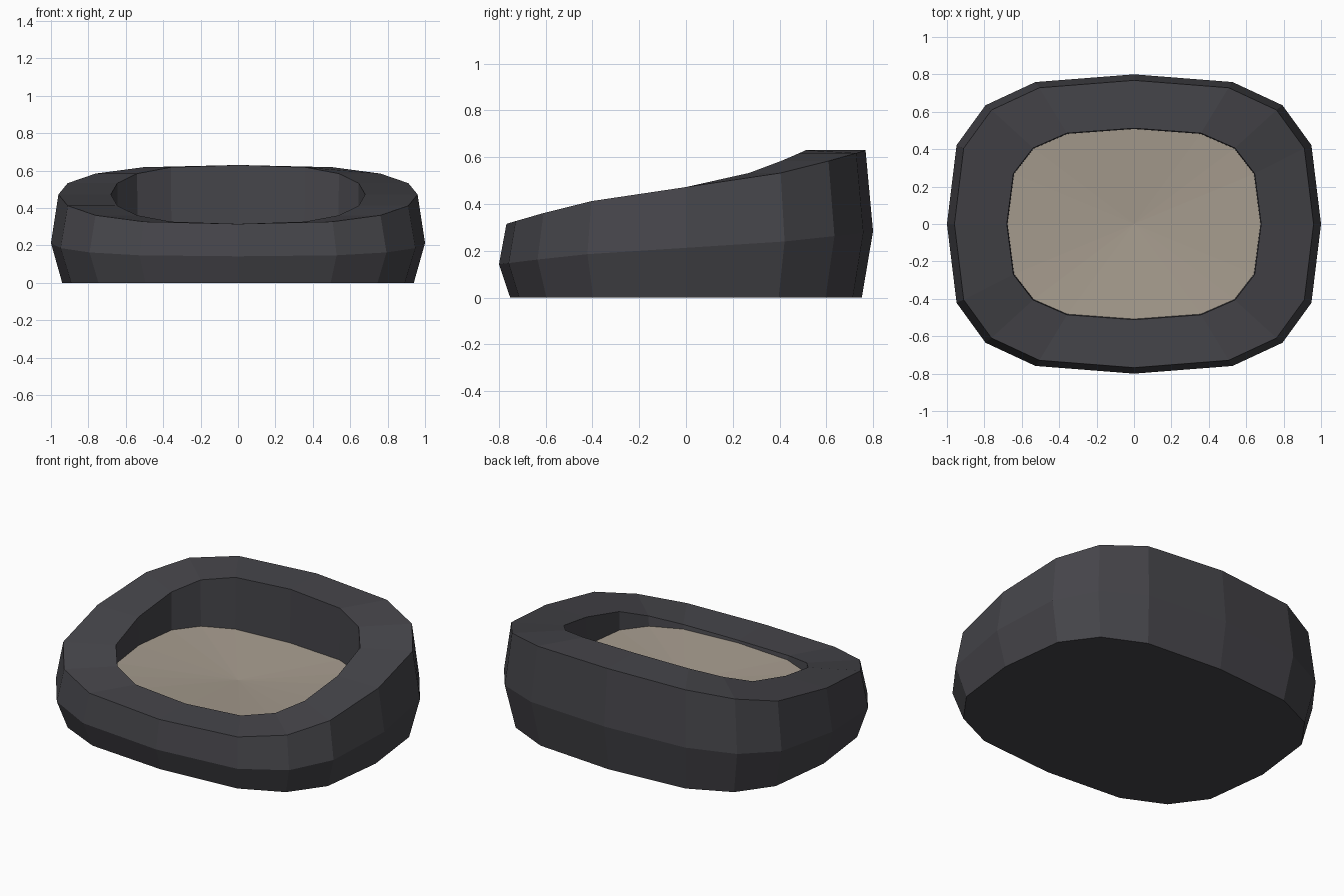
import bpy, bmesh, math

if "Cube" in bpy.data.objects:
    bpy.data.objects.remove(bpy.data.objects["Cube"])

SIDES = 16


def material(name, rgb):
    m = bpy.data.materials.new(name)
    m.diffuse_color = (*rgb, 1)
    m.use_nodes = True
    m.node_tree.nodes["Principled BSDF"].inputs["Base Color"].default_value = m.diffuse_color
    return m


def ring(bm, rx, ry, height):
    """Rounded-rectangle ring; height is a function of the sine of the angle."""
    verts = []
    for i in range(SIDES):
        a = 2 * math.pi * i / SIDES
        c, s = math.cos(a), math.sin(a)
        x = math.copysign(abs(c) ** (2 / 3), c) * rx
        y = math.copysign(abs(s) ** (2 / 3), s) * ry
        verts.append(bm.verts.new((x, y, height(s))))
    return verts


def bridge(bm, a, b):
    for i in range(SIDES):
        j = (i + 1) % SIDES
        bm.faces.new((a[i], a[j], b[j], b[i]))


def fan(bm, verts, z):
    centre = bm.verts.new((0, 0, z))
    for i in range(SIDES):
        bm.faces.new((verts[i], verts[(i + 1) % SIDES], centre))


def finish(bm, name, mat):
    me = bpy.data.meshes.new(name)
    bm.to_mesh(me)
    bm.free()
    me.materials.append(mat)
    ob = bpy.data.objects.new(name, me)
    bpy.context.collection.objects.link(ob)


def rim_height(s):
    # the rim rises from front to back
    return 0.4725 + 0.1575 * s


dark = material("dark grey", (0.06, 0.059, 0.068))
beige = material("warm beige", (0.38, 0.33, 0.27))

# shell: base, bulging side, sloped rim, inner wall
bm = bmesh.new()
rings = [
    ring(bm, 0.94, 0.752, lambda s: 0),
    ring(bm, 1.0, 0.8, lambda s: 0.45 * rim_height(s)),
    ring(bm, 0.96, 0.768, rim_height),
    ring(bm, 0.68, 0.512, rim_height),
    ring(bm, 0.676, 0.508, lambda s: 0.3),
]
for lower, upper in zip(rings, rings[1:]):
    bridge(bm, lower, upper)
bm.faces.new(rings[0][::-1])
finish(bm, "shell", dark)

# slightly dished inner pad
bm = bmesh.new()
fan(bm, ring(bm, 0.676, 0.508, lambda s: 0.3), 0.265)
finish(bm, "inner_pad", beige)
